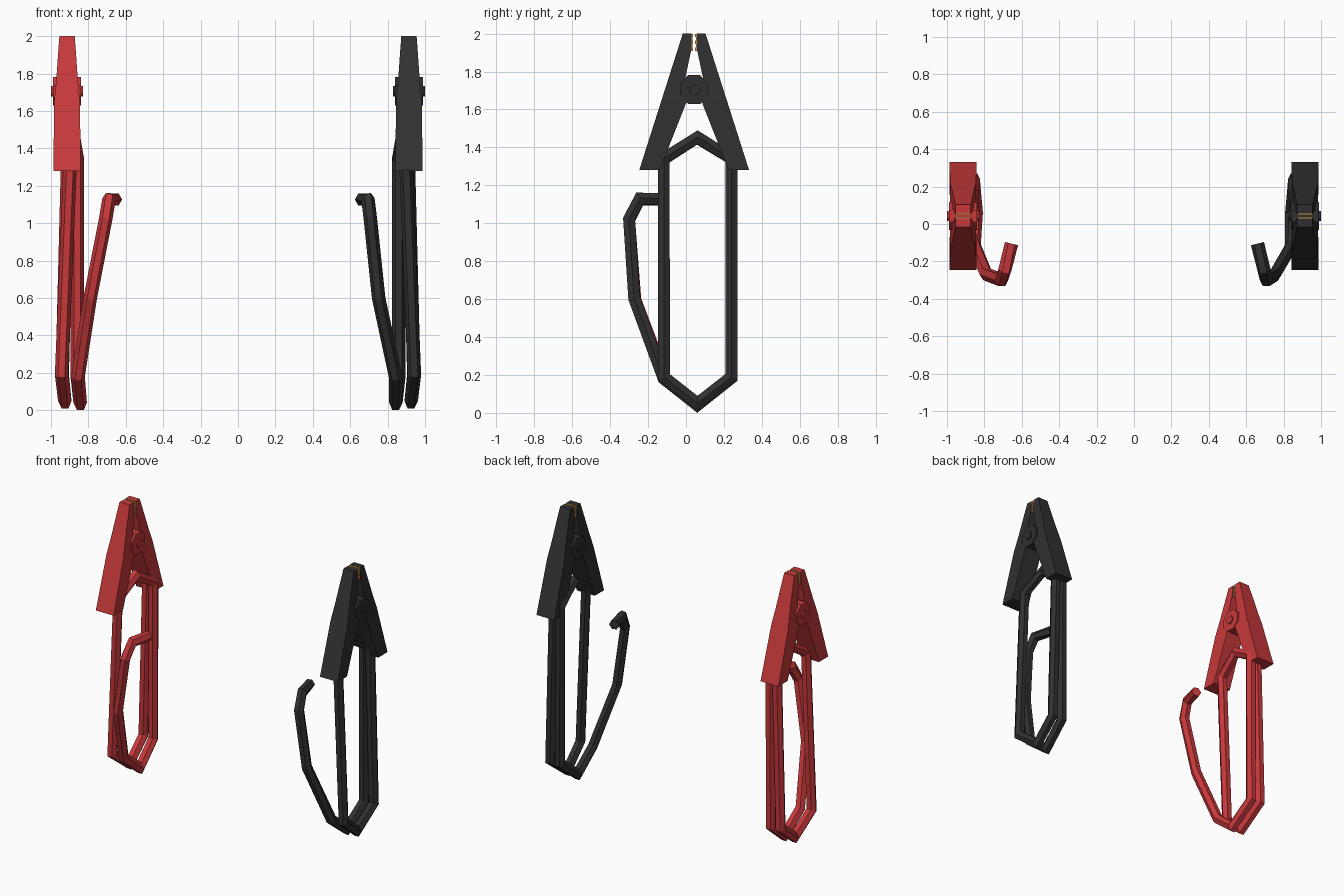
import bpy, bmesh, math
from mathutils import Vector, Matrix

if "Cube" in bpy.data.objects:
    bpy.data.objects.remove(bpy.data.objects["Cube"])

def material(name, rgb):
    m = bpy.data.materials.new(name)
    m.diffuse_color = (*rgb, 1)
    m.use_nodes = True
    m.node_tree.nodes["Principled BSDF"].inputs["Base Color"].default_value = m.diffuse_color
    return m

RED = material("red plastic", (0.57, 0.04, 0.043))
BLACK = material("black plastic", (0.03, 0.03, 0.03))
COPPER = material("copper", (0.62, 0.30, 0.07))
CY = 0.043   # y of the clamp's centre plane

def finish(bm, name, mat):
    bmesh.ops.recalc_face_normals(bm, faces=bm.faces)
    me = bpy.data.meshes.new(name)
    bm.to_mesh(me)
    bm.free()
    me.materials.append(mat)
    ob = bpy.data.objects.new(name, me)
    bpy.context.collection.objects.link(ob)
    return ob

def loft(name, rings, mat):
    bm = bmesh.new()
    rows = [[bm.verts.new(p) for p in r] for r in rings]
    n = len(rows[0])
    for a, b in zip(rows, rows[1:]):
        for i in range(n):
            j = (i + 1) % n
            bm.faces.new((a[i], a[j], b[j], b[i]))
    bm.faces.new(rows[0])
    bm.faces.new(rows[-1])
    return finish(bm, name, mat)

def jaw(name, cx, side, mat):
    # height, inner offset, half width; the outer edge is a straight slope
    rings = []
    for z, inner, hw in ((2.0, 0.014, 0.041), (1.92, 0.014, 0.047), (1.76, 0.048, 0.058),
                         (1.65, 0.036, 0.069), (1.28, 0.182, 0.073)):
        outer = 0.06 + (2 - z) * 0.319
        rings.append([(cx - hw, CY + side * inner, z), (cx + hw, CY + side * inner, z),
                      (cx + hw, CY + side * outer, z), (cx - hw, CY + side * outer, z)])
    loft(name, rings, mat)

def pivot(name, cx, radius, length, mat):
    bm = bmesh.new()
    bmesh.ops.create_cone(bm, cap_ends=True, segments=8, radius1=radius, radius2=radius, depth=length,
                          matrix=Matrix.Translation((cx, CY, 1.705)) @ Matrix.Rotation(math.pi / 2, 4, 'Y')
                          @ Matrix.Rotation(math.pi / 8, 4, 'Z'))
    finish(bm, name, mat)

def teeth(name, cx, side, mat):
    # thin toothed contact strip lining the jaw tip
    bm = bmesh.new()
    for i in range(5):
        depth = 0.010 if i % 2 == 0 else 0.006
        bmesh.ops.create_cube(bm, size=1, matrix=Matrix.Translation(
            (cx, CY + side * (0.015 - depth / 2), 1.99 - i * 0.018))
            @ Matrix.Diagonal((0.082, depth, 0.018, 1)))
    finish(bm, name, mat)

def cable(name, pts, mat, r=0.036):
    # hexagonal tube with mitred corners
    pts = [Vector(p) for p in pts]
    dirs = [(b - a).normalized() for a, b in zip(pts, pts[1:])]
    rings = []
    for i, p in enumerate(pts):
        d0, d1 = dirs[max(i - 1, 0)], dirs[min(i, len(dirs) - 1)]
        n = (d0 + d1).normalized()
        u = Vector((1, 0, 0))
        u = (u - d0 * u.dot(d0)).normalized()
        v = d0.cross(u)
        ring = []
        for k in range(6):
            a = k * math.pi / 3
            o = (u * math.cos(a) + v * math.sin(a)) * r
            ring.append(p + o - d0 * (o.dot(n) / d0.dot(n)))
        rings.append(ring)
    loft(name, rings, mat)

# coiled cable shared by both clamps: distance from the centre, y, z
COIL = [(0.91, 0.24, 1.36), (0.94, 0.24, 0.19), (0.926, 0.06, 0.05), (0.943, -0.117, 0.19),
        (0.897, -0.117, 1.34), (0.877, 0.06, 1.452), (0.858, 0.24, 1.34), (0.86, 0.24, 0.185),
        (0.844, 0.06, 0.041)]
# loose cable end of each clamp
RED_TAIL = [(0.855, -0.11, 0.18), (0.79, -0.268, 0.6), (0.708, -0.30, 1.02),
            (0.69, -0.245, 1.127), (0.655, -0.105, 1.127)]
BLACK_TAIL = [(0.842, -0.117, 0.18), (0.752, -0.272, 0.6), (0.708, -0.30, 1.02),
              (0.695, -0.245, 1.127), (0.66, -0.105, 1.127)]

for colour, s, mat, tail in (("red", -1, RED, RED_TAIL), ("black", 1, BLACK, BLACK_TAIL)):
    cx = s * 0.914
    for label, side in (("front", -1), ("back", 1)):
        jaw(f"{colour}_{label}_jaw", cx, side, mat)
        teeth(f"{colour}_{label}_teeth", cx, side, COPPER)
    pivot(f"{colour}_pivot_disc", cx, 0.082, 0.148, mat)
    pivot(f"{colour}_pivot_bolt", cx, 0.03, 0.17, mat)
    cable(f"{colour}_cable", [(s * x, y, z) for x, y, z in COIL + tail], mat)
